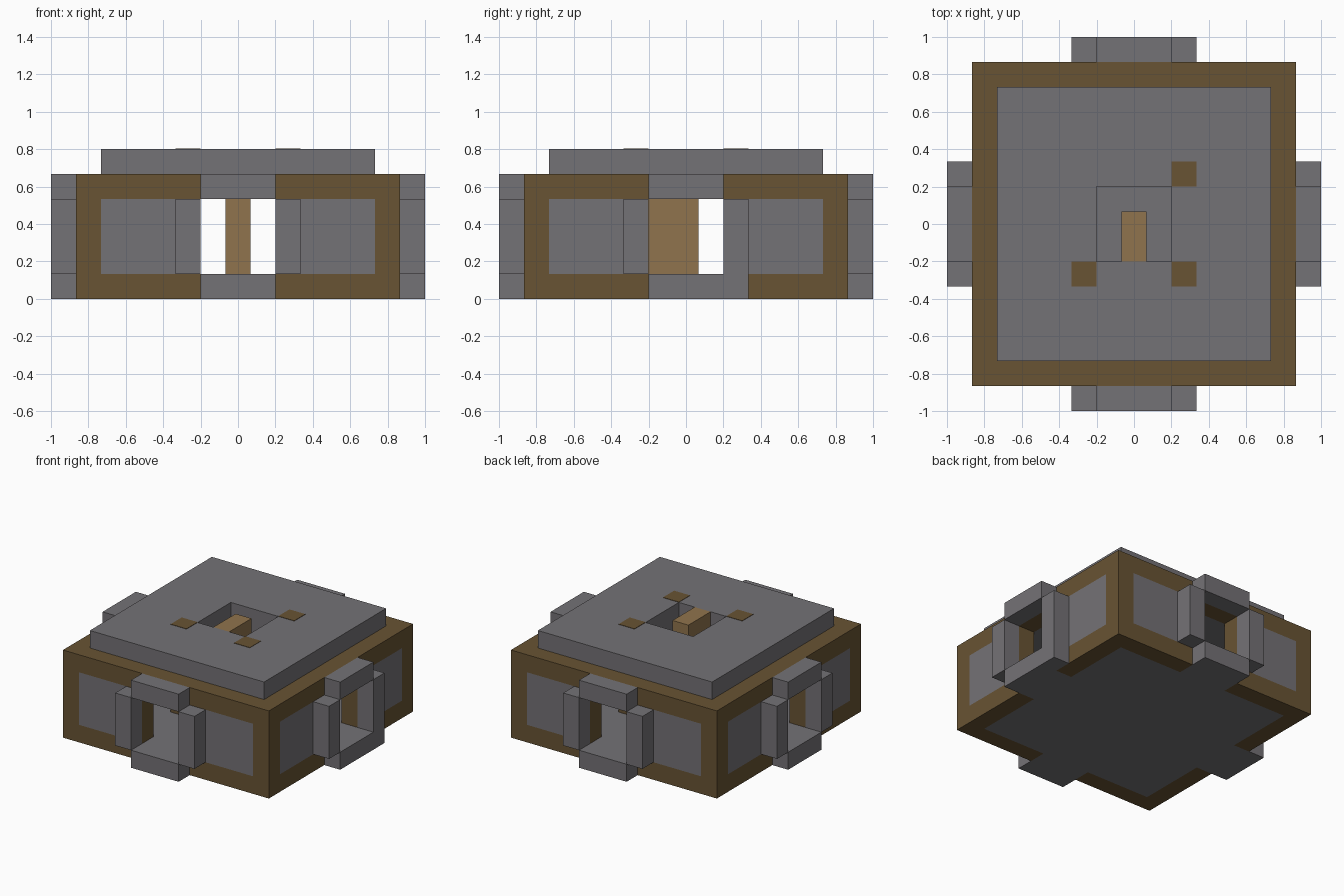
import bpy
import bmesh
from mathutils import Matrix, Vector

UNIT = 2 / 15  # one building block

default = bpy.data.objects.get("Cube")
if default:
    bpy.data.objects.remove(default, do_unlink=True)


def material(name, rgb):
    mat = bpy.data.materials.new(name)
    mat.use_nodes = True
    colour = (*rgb, 1)
    mat.diffuse_color = colour
    mat.node_tree.nodes["Principled BSDF"].inputs["Base Color"].default_value = colour
    return mat


stone = material("grey_stone", (0.175, 0.168, 0.18))
timber = material("dark_timber", (0.138, 0.087, 0.033))
planks = material("light_planks", (0.28, 0.175, 0.074))


def box(name, mat, x, y, z, turn=0):
    """Box between block limits, turned by quarter turns around the centre."""
    bm = bmesh.new()
    bmesh.ops.create_cube(bm, size=1)
    size = Vector((x[1] - x[0], y[1] - y[0], z[1] - z[0]))
    middle = Vector((sum(x), sum(y), sum(z))) / 2
    spin = Matrix.Rotation(turn * 1.5707963, 4, "Z")
    place = Matrix.Translation(middle) @ Matrix.Diagonal((*size, 1))
    bm.transform(Matrix.Scale(UNIT, 4) @ spin @ place)
    mesh = bpy.data.meshes.new(name)
    bm.to_mesh(mesh)
    bm.free()
    mesh.materials.append(mat)
    obj = bpy.data.objects.new(name, mesh)
    bpy.context.collection.objects.link(obj)
    return obj


WALL = (-6.5, -5.5)
PORCH = (-7.5, -6.5)
DOOR = (-1.5, 1.5)
ROOM = (1, 4)
INNER = (-5.5, 5.5)

# Floor and the roof slab with its square hatch
box("floor", stone, INNER, INNER, (0, 1))
roof = box("roof", stone, INNER, INNER, (4, 6))
cutter = box("hatch_cutter", stone, DOOR, DOOR, (3, 7))
cutter.hide_render = True
cut = roof.modifiers.new("hatch", "BOOLEAN")
cut.operation = "DIFFERENCE"
cut.solver = "EXACT"
cut.object = cutter
bpy.context.view_layer.objects.active = roof
bpy.ops.object.modifier_apply(modifier=cut.name)
bpy.data.objects.remove(cutter, do_unlink=True)

# Four equal walls, each with a timber frame, stone panels and a doorway
for k, side in enumerate(("front", "right", "back", "left")):
    box(side + "_corner_post", timber, WALL, WALL, (0, 5), k)
    box(side + "_top_rail", timber, INNER, WALL, (4, 5), k)
    box(side + "_lintel", stone, DOOR, PORCH, (4, 5), k)
    box(side + "_sill", stone, DOOR, (-7.5, -5.5), (0, 1), k)
    for s, hand in ((-1, "a"), (1, "b")):
        def span(near, far):
            return tuple(sorted((s * near, s * far)))
        box(f"{side}_bottom_rail_{hand}", timber, span(1.5, 5.5), WALL, (0, 1), k)
        box(f"{side}_panel_{hand}", stone, span(2.5, 5.5), WALL, ROOM, k)
        box(f"{side}_jamb_{hand}", timber, span(1.5, 2.5), WALL, ROOM, k)
        box(f"{side}_door_post_{hand}", stone, span(1.5, 2.5), PORCH, ROOM, k)

# One door post reaches the ground
box("door_post_foot", stone, (1.5, 2.5), PORCH, (0, 1), 1)

# Room pillars, three of which show through the roof
for k in range(4):
    top = 5 if k == 3 else 6.02
    box(f"room_pillar_{k + 1}", timber, (-2.5, -1.5), (-2.5, -1.5), (1, top), k)

# Central ladder block rising to the hatch
box("ladder_block", planks, (-0.5, 0.5), (-1.5, 0.5), (1, 6))
